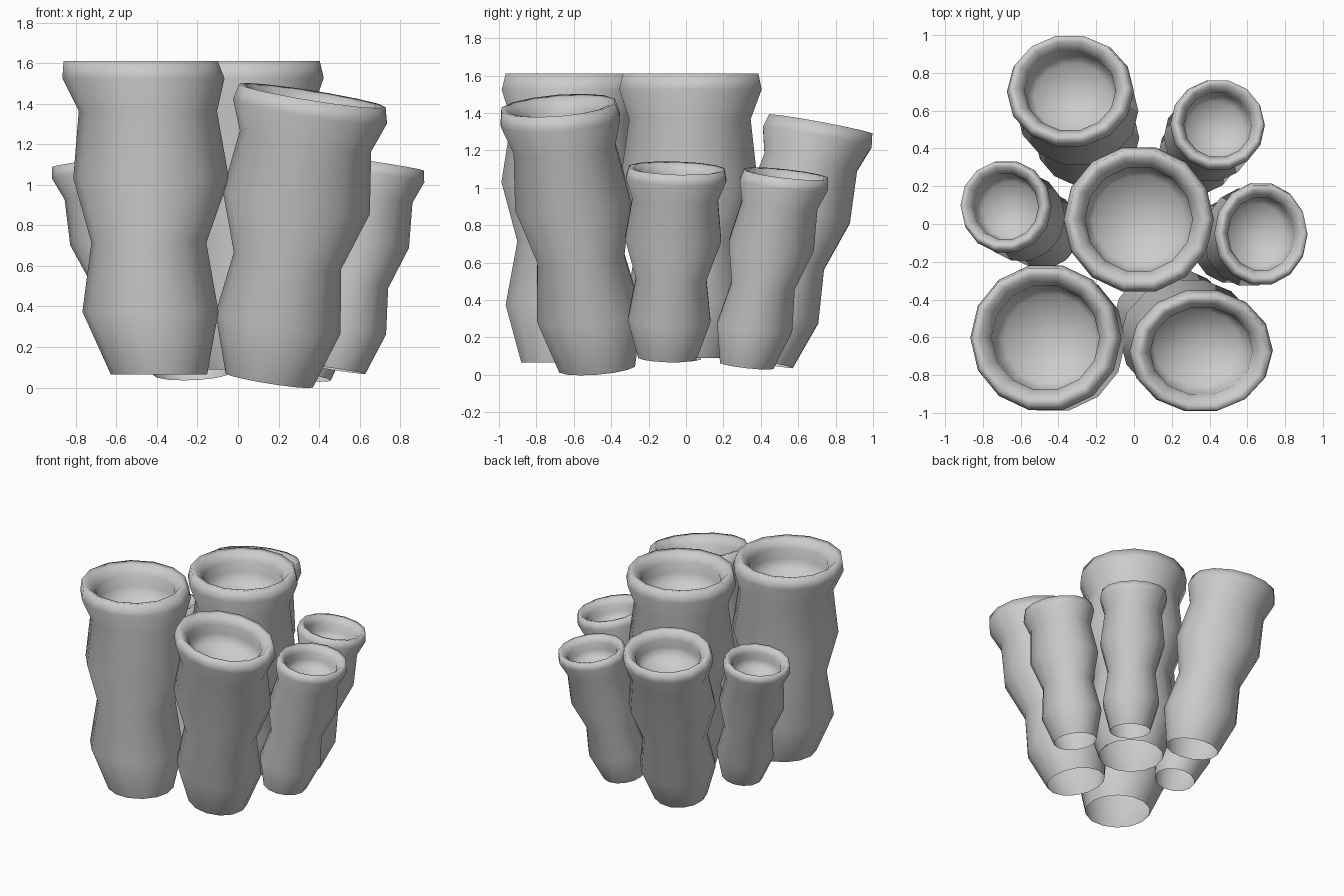
import bpy, bmesh, math
from mathutils import Vector

if "Cube" in bpy.data.objects:
    bpy.data.objects.remove(bpy.data.objects["Cube"])

SIDES = 14

# (fraction of height, fraction of rim radius): wavy wall, rounded flared lip, shallow bowl
PROFILE = [(0.0, 0.61), (0.20, 0.86), (0.42, 0.725), (0.625, 0.98), (0.84, 0.87),
           (0.945, 1.02), (1.0, 0.97), (0.995, 0.86), (0.955, 0.73),
           (0.90, 0.74), (0.85, 0.62)]
FLOOR = 0.82


def tube(name, base, top, radii, tilt, swing=0.0):
    """Leaning open-bottomed tube with slightly oval rings tilted along (tilt x, tilt y, 1)."""
    base, top = Vector(base), Vector(top)
    rot = Vector((0, 0, 1)).rotation_difference(Vector((*tilt, 1)).normalized())
    bm = bmesh.new()

    def centre(t):
        return base.lerp(top, t) + Vector((swing * math.sin(2 * math.pi * t), 0, 0))

    rings = []
    for t, r in PROFILE:
        # the oval shape fades in from a round base
        k = min(1.0, 0.3 + t)
        mean = (radii[0] + radii[1]) / 2
        rx, ry = (mean + (v - mean) * k for v in radii)
        rings.append([bm.verts.new(centre(t) + rot @ Vector((
            rx * r * math.cos(2 * math.pi * i / SIDES),
            ry * r * math.sin(2 * math.pi * i / SIDES), 0)))
            for i in range(SIDES)])
    for a, b in zip(rings, rings[1:]):
        for i in range(SIDES):
            j = (i + 1) % SIDES
            bm.faces.new((a[i], a[j], b[j], b[i]))
    # bowl floor
    mid = bm.verts.new(centre(FLOOR))
    last = rings[-1]
    for i in range(SIDES):
        bm.faces.new((last[i], last[(i + 1) % SIDES], mid))
    me = bpy.data.meshes.new(name)
    bm.to_mesh(me)
    bm.free()
    ob = bpy.data.objects.new(name, me)
    bpy.context.collection.objects.link(ob)
    bpy.ops.object.select_all(action='DESELECT')
    ob.select_set(True)
    bpy.context.view_layer.objects.active = ob
    bpy.ops.object.shade_smooth()


# name, base centre, rim centre, rim radii (x, y), rim tilt (x, y), sideways swing
TUBES = [
    ("centre_tube", (0.03, 0.0, 0.09), (0.025, 0.025, 1.61), (0.39, 0.383), (0, 0)),
    ("front_left_tube", (-0.39, -0.65, 0.065), (-0.48, -0.60, 1.61), (0.392, 0.385), (0, 0), -0.025),
    ("front_right_tube", (0.155, -0.475, 0.035), (0.367, -0.683, 1.44), (0.377, 0.322), (0.16, -0.08)),
    ("back_left_tube", (-0.225, 0.39, 0.07), (-0.343, 0.72, 1.34), (0.33, 0.297), (-0.04, 0.185)),
    ("left_tube", (-0.44, -0.065, 0.09), (-0.69, 0.10, 1.12), (0.238, 0.242), (-0.14, 0.03)),
    ("right_tube", (0.475, -0.10, 0.09), (0.683, -0.05, 1.105), (0.245, 0.27), (0.15, 0.03)),
    ("back_right_tube", (0.31, 0.325, 0.05), (0.45, 0.535, 1.075), (0.247, 0.239), (0.1, 0.11)),
]
for args in TUBES:
    tube(*args)
